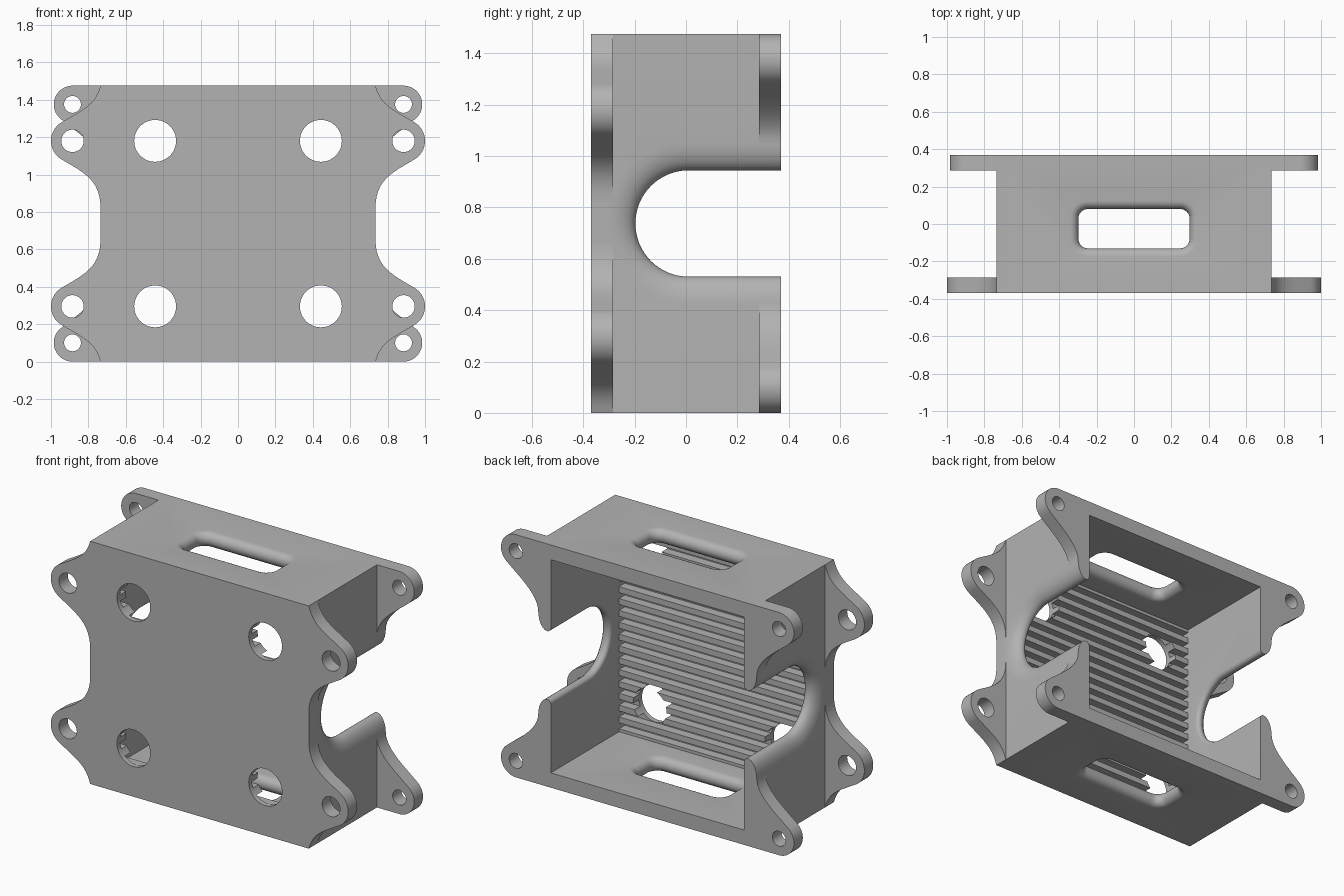
import bpy, bmesh
from math import sin, cos, radians
from mathutils import Vector

if "Cube" in bpy.data.objects:
    bpy.data.objects.remove(bpy.data.objects["Cube"])

HX, HY, H = 0.735, 0.37, 1.475      # half width, half depth, height
WALL, IN_X, FLOOR_Y = 0.09, 0.65, -0.285

grey = bpy.data.materials.new("plain grey")
grey.use_nodes = True
grey.diffuse_color = (0.45, 0.45, 0.45, 1)
grey.node_tree.nodes["Principled BSDF"].inputs["Base Color"].default_value = grey.diffuse_color


def loft(name, sections):
    """Solid through a row of matching closed sections."""
    bm = bmesh.new()
    rings = [[bm.verts.new(p) for p in s] for s in sections]
    n = len(rings[0])
    for a, b in zip(rings, rings[1:]):
        for i in range(n):
            j = (i + 1) % n
            bm.faces.new((a[i], a[j], b[j], b[i]))
    bm.faces.new(rings[0])
    bm.faces.new(rings[-1])
    bmesh.ops.recalc_face_normals(bm, faces=bm.faces)
    mesh = bpy.data.meshes.new(name)
    bm.to_mesh(mesh)
    bm.free()
    mesh.materials.append(grey)
    ob = bpy.data.objects.new(name, mesh)
    bpy.context.collection.objects.link(ob)
    return ob


def prism_y(name, outline, y0, y1):
    return loft(name, [[(x, y, z) for x, z in outline] for y in (y0, y1)])


def arc(cx, cy, r, a0, a1, n):
    angles = [radians(a0 + (a1 - a0) * i / n) for i in range(n + 1)]
    return [(cx + r * cos(a), cy + r * sin(a)) for a in angles]


def select(ob):
    bpy.ops.object.select_all(action='DESELECT')
    ob.select_set(True)
    bpy.context.view_layer.objects.active = ob


def cut(ob, cutter):
    select(ob)
    mod = ob.modifiers.new("cut", 'BOOLEAN')
    mod.operation, mod.solver, mod.object = 'DIFFERENCE', 'EXACT', cutter
    bpy.ops.object.modifier_apply(modifier=mod.name)
    bpy.data.objects.remove(cutter)


def drill(ob, x, z, r, y0, y1):
    cut(ob, prism_y("drill", arc(x, z, r, 0, 352.5, 47), y0, y1))


def lip(inner, outer, r_in, r_out, spread):
    """(position, offset) pairs of a rounded rim through a wall."""
    mid = inner + r_in
    steps = [(inner - 0.04, r_in)]
    for t in range(-90, 91, 15):
        a = radians(t)
        side, grow = (r_in, r_in) if t < 0 else (r_out, spread)
        steps.append((mid + side * sin(a), grow * (1 - cos(a))))
    return steps + [(outer + 0.06, spread)]


def bezier(p0, d0, p1, d1, n=12):
    """Smooth curve leaving along d0 and arriving along d1."""
    p0, d0, p1, d1 = map(Vector, (p0, d0, p1, d1))
    a, b = p0 + d0, p1 - d1
    pts = []
    for i in range(n + 1):
        t = i / n
        s = 1 - t
        pts.append(tuple(p0 * s**3 + a * 3 * s * s * t + b * 3 * s * t * t + p1 * t**3))
    return pts


# Box body
rect = [(-HX, 0), (HX, 0), (HX, H), (-HX, H)]
body = prism_y("housing", rect, -HY, HY)

# Open cavity with a finned floor, cut as one comb profile
fins, depth, groove = 18, 0.055, 0.036
pitch = (H - 2 * WALL) / fins
comb = [(1, WALL), (FLOOR_Y, WALL)]
for i in range(fins):
    mid = WALL + pitch * (i + 0.5)
    lo, hi = mid - groove / 2, mid + groove / 2
    comb += [(FLOOR_Y, lo), (FLOOR_Y - depth, lo), (FLOOR_Y - depth, hi), (FLOOR_Y, hi)]
comb += [(FLOOR_Y, H - WALL), (1, H - WALL)]
cut(body, loft("cavity", [[(x, y, z) for y, z in comb] for x in (-IN_X, IN_X)]))

# U-shaped side openings with rounded rims
for side in (-1, 1):
    sections = []
    for x, d in lip(IN_X, HX, 0.025, HX - IN_X - 0.025, 0.11):
        r = 0.207 + d
        u = arc(0.01, H / 2, r, 90, 270, 32) + [(1, H / 2 - r), (1, H / 2 + r)]
        sections.append([(side * x, y, z) for y, z in u])
    cut(body, loft("side_opening", sections))

# Rounded slots in the top and bottom walls
for top in (False, True):
    sections = []
    for h, d in lip(-WALL, 0, WALL / 2, WALL / 2, WALL / 2):
        pts = []
        for i, (sx, sy) in enumerate(((1, 1), (-1, 1), (-1, -1), (1, -1))):
            pts += arc(sx * 0.247, -0.025 + sy * 0.055, 0.05 + d, 90 * i, 90 * i + 90, 8)
        sections.append([(x, y, H + h if top else -h) for x, y in pts])
    cut(body, loft("slot", sections))

# Large holes through the front plate
for x in (-0.443, 0.443):
    for z in (0.295, H - 0.295):
        drill(body, x, z, 0.112, -0.5, -0.15)

# Mounting ears, described for the upper +x corner
zf, zb = H - 0.295, H - 0.1
front = bezier((HX, 0.82), (0, 0.15), (0.9425, zf - 0.1), (0.12, 0.07))
front += arc(0.885, zf, 0.115, -60, 60, 20)[1:]
front += bezier((0.9425, zf + 0.1), (-0.13, 0.075), (HX, H), (-0.03, 0.1))[1:]
back = bezier((HX, 1.05), (0, 0.1), (0.949, zb - 0.077), (0.08, 0.067))
back += arc(0.885, zb, 0.1, -50, 90, 24)[1:] + [(HX, H)]

ears = []
for kind, outline, z, r, y0, y1 in (("front", front, zf, 0.06, -HY, FLOOR_Y),
                                    ("back", back, zb, 0.045, 0.285, HY)):
    for sx, side in ((1, "left"), (-1, "right")):
        for upper in (True, False):
            def place(p):
                return (sx * p[0], p[1] if upper else H - p[1])
            name = f"{kind}_ear_{side}_{'upper' if upper else 'lower'}"
            ear = prism_y(name, [place(p) for p in outline], y0, y1)
            hx, hz = place((0.885, z))
            drill(ear, hx, hz, r, y0 - 0.1, y1 + 0.1)
            ears.append(ear)

# Smooth curved faces, keep the edges sharp
for ob in [body] + ears:
    select(ob)
    bpy.ops.object.shade_smooth_by_angle(angle=radians(30))
